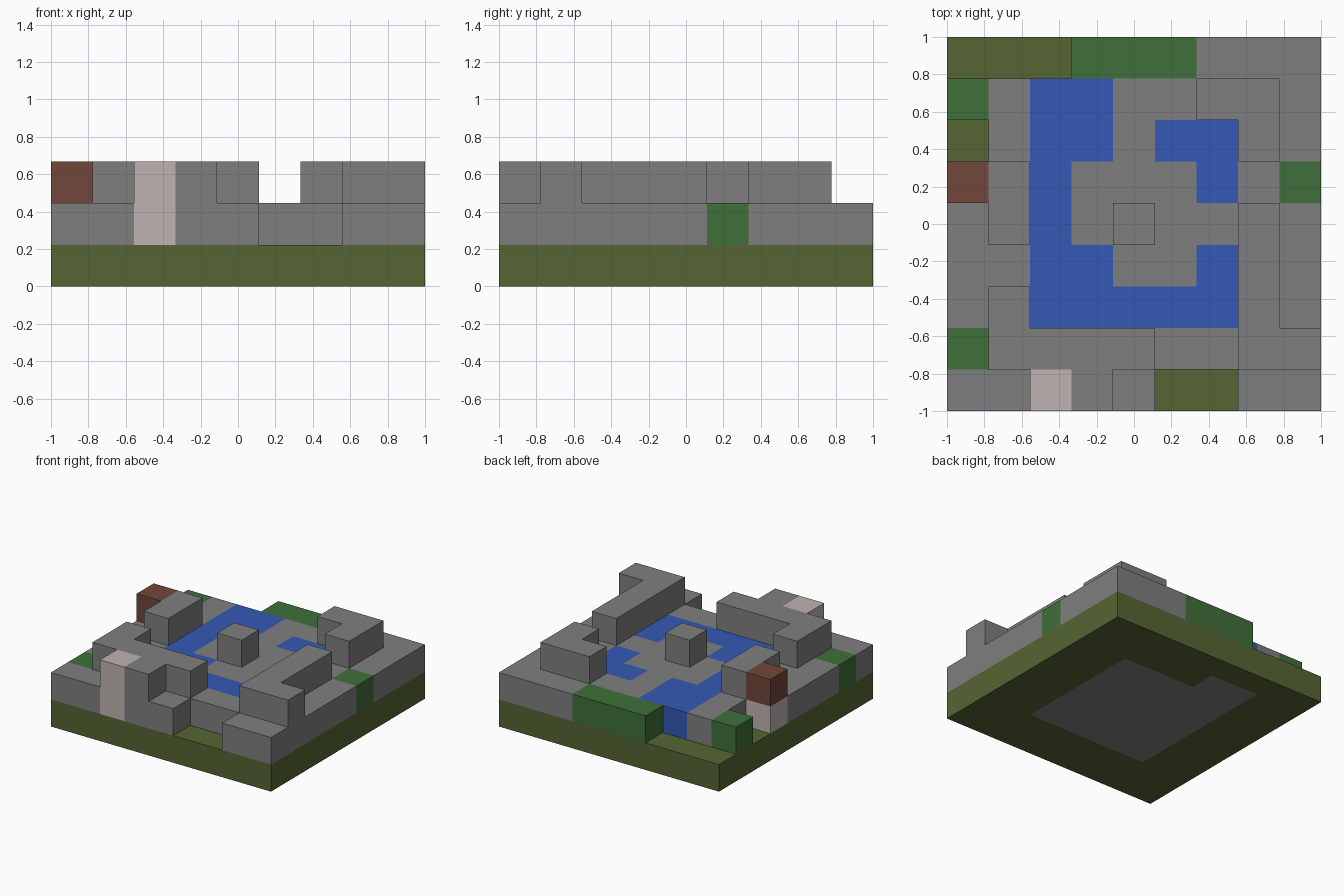
import bpy, bmesh
from mathutils import Vector

cube = bpy.data.objects.get("Cube")
if cube:
    bpy.data.objects.remove(cube, do_unlink=True)

# One flat colour per kind of block
COLOURS = {
    "O": ("olive grass", (0.090, 0.130, 0.033)),
    "S": ("grey stone", (0.212, 0.212, 0.212)),
    "W": ("blue water", (0.034, 0.100, 0.456)),
    "G": ("green leaves", (0.050, 0.160, 0.041)),
    "P": ("pale pink stone", (0.520, 0.450, 0.440)),
    "B": ("red brown brick", (0.165, 0.063, 0.042)),
}


def make_material(name, rgb):
    mat = bpy.data.materials.new(name)
    mat.use_nodes = True
    mat.diffuse_color = (*rgb, 1)
    shader = next(n for n in mat.node_tree.nodes if n.type == "BSDF_PRINCIPLED")
    shader.inputs["Base Color"].default_value = (*rgb, 1)
    shader.inputs["Roughness"].default_value = 1
    return mat


MATERIALS = {key: make_material(*value) for key, value in COLOURS.items()}

# Floor plans from the ground up, each drawn with the back row first
GROUND = ["O" * 9, "OOSSOOOOO"] + ["OOSSSSSOO"] * 5 + ["O" * 9] * 2
FLOOR = [
    "...GGGSSS",
    "GSWWSSSSS",
    ".SWWSWWSS",
    "PSWSSSWSG",
    "SSWSSSSSS",
    "SSWWSSWSS",
    "SSWWWWWSS",
    "GSSSSSSSS",
    "SSPSS..SS",
]
WALLS = [
    ".........",
    "......SS.",
    ".......S.",
    "BS.......",
    ".S..S..S.",
    ".......S.",
    ".S.....S.",
    ".SSSS..SS",
    "..PS.....",
]
PARTS = {
    (0, "O"): "ground_slab",
    (0, "S"): "pond_bed",
    (1, "S"): "stone_floor",
    (1, "W"): "pond_water",
    (1, "G"): "hedges",
    (1, "P"): "pale_blocks",
    (2, "S"): "stone_walls",
    (2, "P"): "pale_pillar_top",
    (2, "B"): "brick_block",
}

COUNT = len(GROUND)
CELL = 2 / COUNT
blocks = {}
for level, plan in enumerate((GROUND, FLOOR, WALLS)):
    for row, line in enumerate(reversed(plan)):
        for column, kind in enumerate(line):
            if kind != ".":
                blocks[column, row, level] = kind


def add_side(bm, cell, axis, sign):
    """Add one outward square of a block, unless a neighbour covers it."""
    step = [0, 0, 0]
    step[axis] = sign
    if tuple(c + s for c, s in zip(cell, step)) in blocks:
        return
    normal = Vector(step) / 2
    u, v = Vector(), Vector()
    u[(axis + 1) % 3] = 0.5
    v[(axis + 2) % 3] = 0.5 * sign
    centre = Vector(cell) + Vector((0.5, 0.5, 0.5)) + normal
    corners = (centre - u - v, centre + u - v, centre + u + v, centre - u + v)
    shift = Vector((1, 1, 0))
    bm.faces.new([bm.verts.new(p * CELL - shift) for p in corners])


# Build each part as a clean shell of its blocks
for (level, kind), name in PARTS.items():
    bm = bmesh.new()
    for cell, block in blocks.items():
        if cell[2] == level and block == kind:
            for axis in range(3):
                for sign in (-1, 1):
                    add_side(bm, cell, axis, sign)
    bmesh.ops.remove_doubles(bm, verts=bm.verts, dist=CELL / 100)
    mesh = bpy.data.meshes.new(name)
    bm.to_mesh(mesh)
    bm.free()
    mesh.materials.append(MATERIALS[kind])
    bpy.context.collection.objects.link(bpy.data.objects.new(name, mesh))
